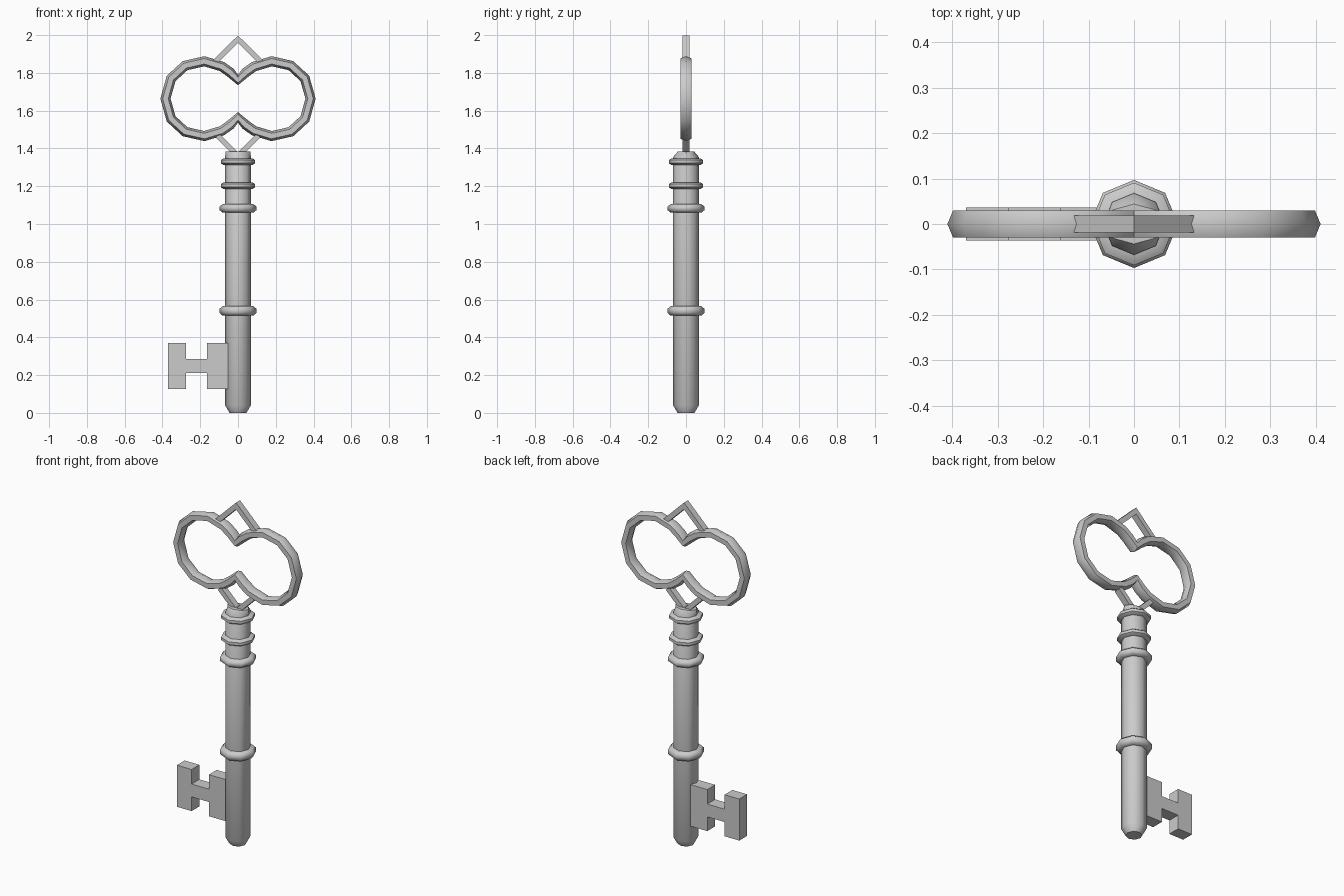
import bpy, bmesh, math
from mathutils import Vector

if "Cube" in bpy.data.objects:
    bpy.data.objects.remove(bpy.data.objects["Cube"])


def finish(name, bm, angle=None):
    bmesh.ops.recalc_face_normals(bm, faces=bm.faces)
    me = bpy.data.meshes.new(name)
    bm.to_mesh(me)
    bm.free()
    ob = bpy.data.objects.new(name, me)
    bpy.context.collection.objects.link(ob)
    if angle:
        bpy.ops.object.select_all(action='DESELECT')
        ob.select_set(True)
        bpy.context.view_layer.objects.active = ob
        bpy.ops.object.shade_smooth_by_angle(angle=math.radians(angle))
    return ob


def bridge(bm, rings, closed):
    n = len(rings[0])
    count = len(rings) if closed else len(rings) - 1
    for i in range(count):
        a, b = rings[i], rings[(i + 1) % len(rings)]
        for j in range(n):
            k = (j + 1) % n
            bm.faces.new((a[j], a[k], b[k], b[j]))
    if not closed:
        bm.faces.new(rings[0])
        bm.faces.new(rings[-1])


def lathe(name, profile, closed=False, sides=8):
    """Stack of octagons; profile entries are (radius_x, radius_y, z)."""
    bm = bmesh.new()
    angs = [math.tau * i / sides for i in range(sides)]
    rings = [[bm.verts.new((rx * math.cos(a), ry * math.sin(a), z)) for a in angs]
             for rx, ry, z in profile]
    bridge(bm, rings, closed)
    return finish(name, bm, 50)


def sweep(name, path, section, closed, max_miter, angle):
    """Sweep a (in-plane, depth) section along an x-z path with mitred corners."""
    bm = bmesh.new()
    pts = [Vector(p) for p in path]
    n = len(pts)
    rings = []
    for i, p in enumerate(pts):
        prev = pts[i - 1] if closed or i > 0 else None
        nxt = pts[(i + 1) % n] if closed or i < n - 1 else None
        d1 = (p - prev).normalized() if prev is not None else (nxt - p).normalized()
        d2 = (nxt - p).normalized() if nxt is not None else d1
        t = (d1 + d2).normalized()
        m = min(1 / t.dot(d1), max_miter)
        nor = Vector((-t.y, t.x)) * m
        rings.append([bm.verts.new((p.x + nor.x * u, d, p.y + nor.y * u)) for u, d in section])
    bridge(bm, rings, closed)
    return finish(name, bm, angle)


# Shaft with tapered tip and a top pinched front to back
lathe("shaft", [(.045, .045, 0), (.068, .068, .04), (.068, .068, 1.355), (.066, .044, 1.383)])

# Collars around the shaft
for i, (z, r, h) in enumerate([(.54, .097, .025), (1.083, .097, .022),
                               (1.203, .091, .018), (1.33, .091, .018)]):
    prof = [(.055, -h), (r - .015, -h), (r, -h * .45), (r, h * .45), (r - .015, h), (.055, h)]
    lathe(f"collar_{i + 1}", [(a, a, z + b) for a, b in prof], closed=True)

# Double-lobed bow, mirrored from one quarter of its outline
cz = 1.6635
quarter = [(.384, 0), (.354, .107), (.28, .175), (.178, .198), (.085, .17), (.04, .138), (0, .099)]
half = quarter + [(-x, z) for x, z in quarter[-2::-1]]
outline = half + [(x, -z) for x, z in half[-2:0:-1]]
hexagon = [(.026, 0), (.014, .03), (-.014, .03), (-.026, 0), (-.014, -.03), (.014, -.03)]
sweep("bow", [(x, z + cz) for x, z in outline], hexagon, True, 1.08, 50)

# Chevrons above and below the bow
bar = [(.014, -.019), (.014, .019), (-.014, .019), (-.014, -.019)]
sweep("top_chevron", [(-.134, 1.846), (0, 1.978), (.134, 1.846)], bar, False, 2, None)
sweep("bottom_chevron", [(-.108, 1.467), (0, 1.36), (.108, 1.467)], bar, False, 2, None)

# H-shaped bit
bm = bmesh.new()
outline = [(-.37, .127), (-.275, .127), (-.275, .21), (-.163, .21), (-.163, .127), (-.035, .127),
           (-.035, .37), (-.163, .37), (-.163, .285), (-.275, .285), (-.275, .37), (-.37, .37)]
face = bm.faces.new([bm.verts.new((x, -.036, z)) for x, z in outline])
ext = bmesh.ops.extrude_face_region(bm, geom=[face], use_keep_orig=True)
bmesh.ops.translate(bm, vec=(0, .072, 0),
                    verts=[v for v in ext["geom"] if isinstance(v, bmesh.types.BMVert)])
finish("bit", bm)
